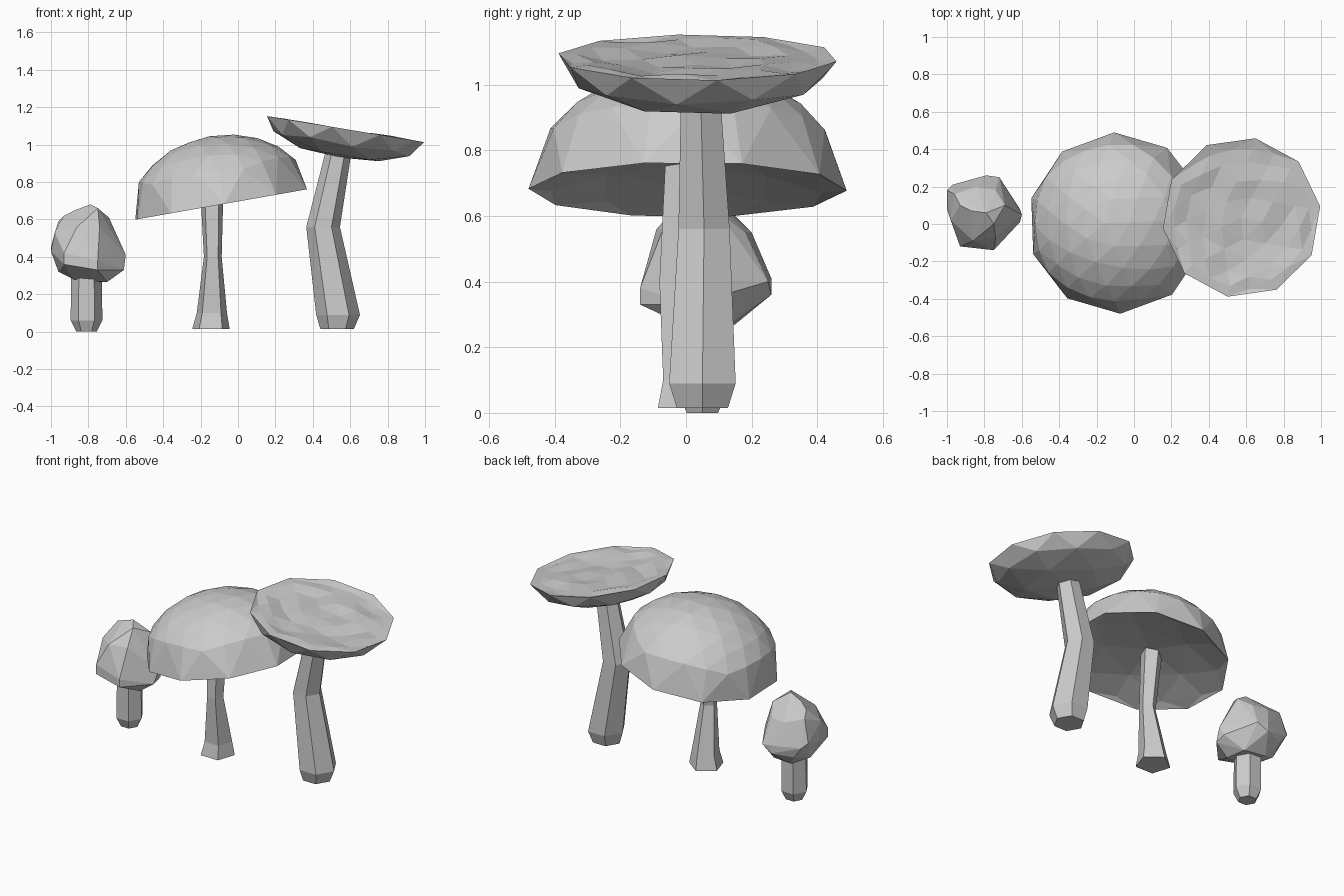
import bpy, bmesh, math, random
from mathutils import Matrix, Vector

random.seed(4)
cube = bpy.data.objects.get("Cube")
if cube:
    bpy.data.objects.remove(cube, do_unlink=True)

grey = bpy.data.materials.new("plain grey")
grey.use_nodes = True
grey.diffuse_color = (0.6, 0.6, 0.6, 1)
grey.node_tree.nodes["Principled BSDF"].inputs["Base Color"].default_value = (0.6, 0.6, 0.6, 1)


def finish(bm, name):
    """Turn a bmesh into a flat shaded object."""
    bmesh.ops.recalc_face_normals(bm, faces=bm.faces)
    mesh = bpy.data.meshes.new(name)
    bm.to_mesh(mesh)
    bm.free()
    mesh.materials.append(grey)
    obj = bpy.data.objects.new(name, mesh)
    bpy.context.collection.objects.link(obj)
    return obj


def stem(name, sides, rings, turn=0.0):
    """Loft a closed stem through rings of (x, y, z, radius)."""
    bm = bmesh.new()
    loops = []
    for x, y, z, r in rings:
        angles = [turn + math.tau * i / sides for i in range(sides)]
        loops.append([bm.verts.new((x + r * math.cos(a), y + r * math.sin(a), z)) for a in angles])
    for low, high in zip(loops, loops[1:]):
        for i in range(sides):
            j = (i + 1) % sides
            bm.faces.new((low[i], low[j], high[j], high[i]))
    bm.faces.new(loops[0])
    bm.faces.new(loops[-1])
    return finish(bm, name)


def cap(name, radius, centre, spin, tilt, shape, refine=2.0):
    """Reshape a unit ball into a cap; shape gives the height at each point."""
    bm = bmesh.new()
    bmesh.ops.create_icosphere(bm, subdivisions=2, radius=1)
    # Finer facets on the crown
    crown = [e for e in bm.edges if all(v.co.z > refine for v in e.verts)]
    if crown:
        bmesh.ops.subdivide_edges(bm, edges=crown, cuts=1, use_grid_fill=True)
        bmesh.ops.triangulate(bm, faces=bm.faces)
        for v in bm.verts:
            v.co.normalize()
    for v in bm.verts:
        spread = v.co.xy.length
        v.co = Vector((v.co.x * radius, v.co.y * radius, shape(v.co.z, spread)))
    place = (Matrix.Translation(centre) @ Matrix.Rotation(math.radians(tilt), 4, "Y")
             @ Matrix.Rotation(math.radians(spin), 4, "Z"))
    bm.transform(place)
    return finish(bm, name)


def dome_shape(z, spread):
    # Rounded above, hollow below
    if z > 0.01:
        return 0.37 * z
    return 0.08 * (1 - spread ** 2)


def dish_shape(z, spread):
    # Crumpled shallow top, bowl below with a flat bottom
    if z > 0.01:
        return -0.02 * (1 - spread ** 2) + random.uniform(-0.012, 0.012)
    return max(0.165 * z, -0.155)


# Tall mushroom with a dish cap
cap("dish_cap", 0.43, (0.575, 0.035, 1.083), -10, 9.4, dish_shape, 0.2)
stem("tall_stem", 6, [(0.53, 0.05, 0.015, 0.09), (0.535, 0.05, 0.09, 0.117),
                      (0.455, 0.055, 0.56, 0.09), (0.535, 0.045, 0.95, 0.07)])

# Middle mushroom with a dome cap
cap("dome_cap", 0.485, (-0.09, 0.005, 0.68), 2, -10, dome_shape, 0.3)
stem("middle_stem", 5, [(-0.145, 0, 0.015, 0.105), (-0.14, 0, 0.1, 0.085),
                        (-0.135, -0.04, 0.4, 0.05), (-0.14, -0.01, 0.76, 0.065)], 0.3)

# Small mushroom with a lumpy cap
lumps = [
    (-.79, .06, .68), (-.87, .07, .65), (-.93, .1, .62), (-.96, .16, .59), (-.75, 0, .66), (-.69, .1, .61),
    (-1, .18, .45), (-1, .08, .43), (-.98, .02, .53), (-.97, .21, .42),
    (-.79, .26, .41), (-.79, .26, .36), (-.72, .25, .4), (-.92, .21, .35),
    (-.6, .05, .41), (-.61, .01, .33), (-.61, .08, .35), (-.66, .06, .52),
    (-.75, -.14, .38), (-.75, -.14, .33), (-.93, -.12, .36), (-.93, -.12, .42),
    (-.86, -.09, .56), (-.74, -.07, .56), (-.84, .2, .55), (-.74, .18, .55),
    (-.96, .1, .32), (-.88, 0, .28), (-.7, 0, .265), (-.72, .13, .265), (-.86, .15, .27)]
bm = bmesh.new()
for point in lumps:
    bm.verts.new(point)
hull = bmesh.ops.convex_hull(bm, input=bm.verts)
bmesh.ops.delete(bm, geom=[v for v in bm.verts if not v.link_faces], context="VERTS")
finish(bm, "small_cap")
stem("small_stem", 6, [(-0.81, 0.05, 0, 0.055), (-0.81, 0.05, 0.06, 0.085),
                       (-0.81, 0.05, 0.3, 0.082)])
